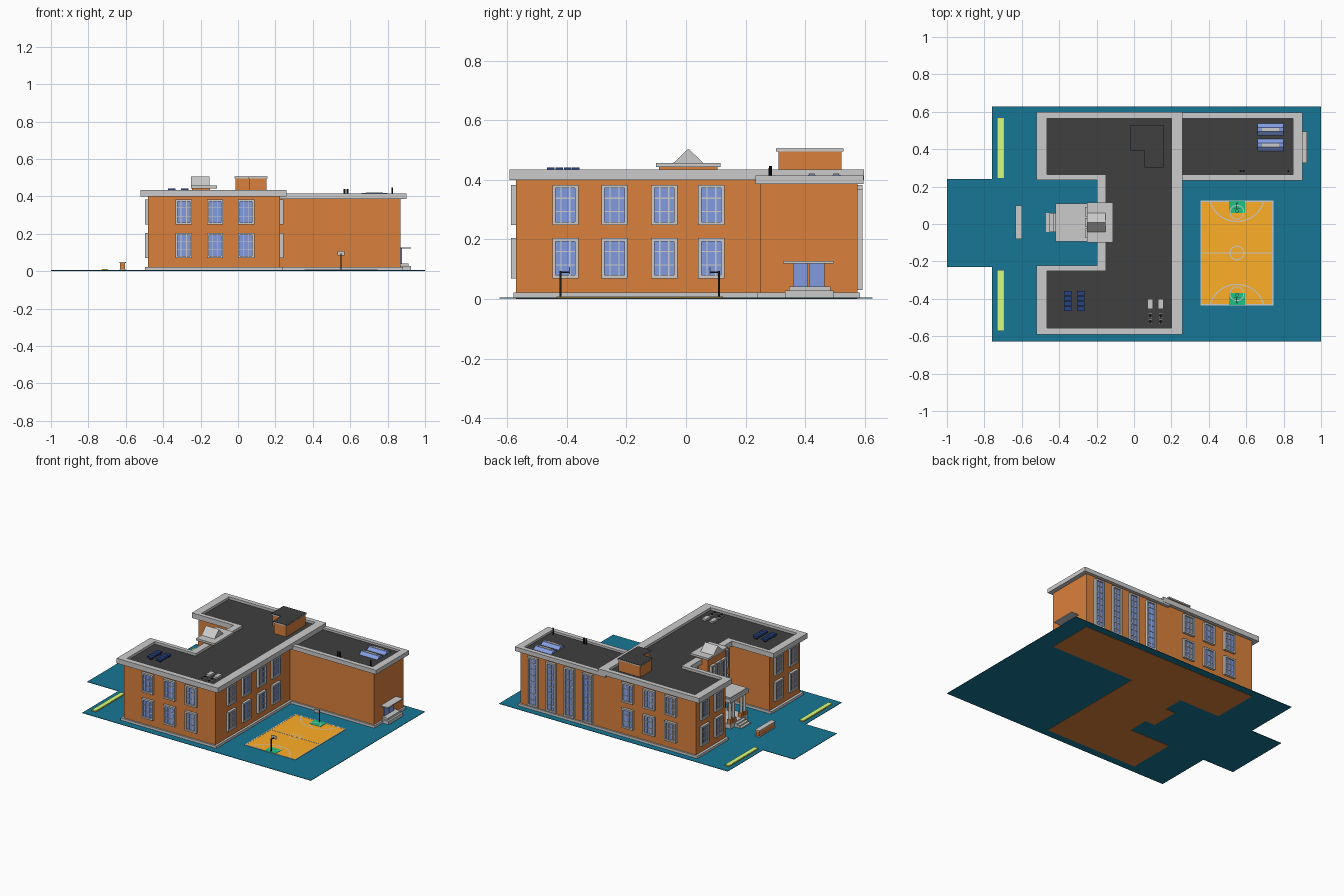
import bpy, bmesh, math
from mathutils import Matrix, Vector

if "Cube" in bpy.data.objects:
    bpy.data.objects.remove(bpy.data.objects["Cube"])

COL = dict(brick=(.70, .22, .045), teal=(.008, .18, .30), dark=(.05, .05, .05), glass=(.22, .33, .75),
           court=(1, .43, .02), green=(.012, .54, .23), lime=(.67, 1, .2), solar=(.02, .055, .23),
           amber=(.9, .5, .04), black=(.01, .01, .01), stone=(.45, .45, .45))


def mat(c):
    m = bpy.data.materials.get(c)
    if not m:
        m = bpy.data.materials.new(c)
        m.diffuse_color = (*COL[c], 1)
        m.use_nodes = True
        m.node_tree.nodes["Principled BSDF"].inputs["Base Color"].default_value = m.diffuse_color
    return m


def finish(name, bm, c=None):
    bmesh.ops.recalc_face_normals(bm, faces=bm.faces)
    me = bpy.data.meshes.new(name)
    bm.to_mesh(me)
    bm.free()
    if c:
        me.materials.append(mat(c))
    return place(name, me)


def place(name, me):
    o = bpy.data.objects.new(name, me)
    bpy.context.collection.objects.link(o)
    return o


def boxes(name, parts, c=None):
    """Each part is x0, x1, y0, y1, z0, z1."""
    bm = bmesh.new()
    for x0, x1, y0, y1, z0, z1 in parts:
        m = Matrix.Translation(((x0 + x1) / 2, (y0 + y1) / 2, (z0 + z1) / 2))
        bmesh.ops.create_cube(bm, size=1, matrix=m @ Matrix.Diagonal((x1 - x0, y1 - y0, z1 - z0, 1)))
    return finish(name, bm, c)


def prism(name, pts, z0, z1, c=None):
    bm = bmesh.new()
    f = bm.faces.new([bm.verts.new((x, y, z0)) for x, y in pts])
    g = bmesh.ops.extrude_face_region(bm, geom=[f])
    bmesh.ops.translate(bm, vec=(0, 0, z1 - z0), verts=[v for v in g['geom'] if isinstance(v, bmesh.types.BMVert)])
    return finish(name, bm, c)


def ring(name, outer, inner, z0, z1, c=None):
    bm = bmesh.new()
    loops = [[bm.verts.new((x, y, z)) for x, y in p] for p, z in
             ((outer, z0), (outer, z1), (inner, z1), (inner, z0))]
    n = len(outer)
    for k in range(4):
        a, b = loops[k], loops[(k + 1) % 4]
        for i in range(n):
            j = (i + 1) % n
            bm.faces.new((a[i], a[j], b[j], b[i]))
    return finish(name, bm, c)


def cylinders(name, parts, c=None, seg=16):
    """Each part is x, y, radius, z0, z1."""
    bm = bmesh.new()
    for x, y, r, z0, z1 in parts:
        bmesh.ops.create_cone(bm, cap_ends=True, segments=seg, radius1=r, radius2=r, depth=z1 - z0,
                              matrix=Matrix.Translation((x, y, (z0 + z1) / 2)))
    o = finish(name, bm, c)
    return o


def arc(name, cx, cy, r, a0, a1, z, w=.006, n=24):
    bm = bmesh.new()
    prev = None
    for i in range(n + 1):
        a = math.radians(a0 + (a1 - a0) * i / n)
        d = Vector((math.cos(a), math.sin(a), 0))
        p = [bm.verts.new(Vector((cx, cy, z)) + d * q) for q in (r - w / 2, r + w / 2)]
        if prev:
            bm.faces.new((prev[0], prev[1], p[1], p[0]))
        prev = p
    return finish(name, bm)


def rect(x0, x1, y0, y1):
    return [(x0, y0), (x1, y0), (x1, y1), (x0, y1)]


def u_shape(x0, x1, y0, y1, xn, yn0, yn1):
    return [(x0, y0), (x1, y0), (x1, y1), (x0, y1), (x0, yn1), (xn, yn1), (xn, yn0), (x0, yn0)]


# Ground
prism("ground", [(-.76, -.627), (1, -.627), (1, .627), (-.76, .627), (-.76, .24), (-1, .24), (-1, -.23), (-.76, -.23)],
      .002, .005, 'teal')

# Main block and side hall: walls, plinths, roofs, parapets
wall = u_shape(-.48, .225, -.57, .575, -.17, -.235, .25)
prism("main_walls", wall, 0, .41, 'brick')
ring("main_plinth", u_shape(-.497, .24, -.58, .585, -.182, -.225, .24), wall, .003, .022)
inner = u_shape(-.465, .2, -.555, .565, -.15, -.25, .265)
ring("main_parapet", u_shape(-.52, .26, -.592, .598, -.198, -.222, .235), inner, .4, .435)
prism("main_roof", inner, .405, .418, 'dark')
prism("hall_walls", rect(.2, .87, .25, .575), 0, .395, 'brick')
ring("hall_plinth", rect(.19, .882, .24, .585), rect(.2, .87, .25, .575), .003, .022)
ring("hall_parapet", rect(.205, .9, .233, .596), rect(.24, .85, .265, .565), .386, .415)
prism("hall_roof", rect(.24, .85, .265, .565), .39, .401, 'dark')

# Windows: shared frame and pane meshes, facing -y before rotation
cache = {}


def window(x, y, z, ang, w=.088, h=.135, cols=(-.17, .17), rows=3):
    key = (w, h)
    if key not in cache:
        a, b, t = w / 2, h / 2, .011
        fr = [(-a, -a + t, -.017, .004, -b, b), (a - t, a, -.017, .004, -b, b),
              (-a + t, a - t, -.017, .004, b - t, b), (-a + t, a - t, -.017, .004, -b, -b + t)]
        fr += [(w * c - .002, w * c + .002, -.012, -.003, -b + t, b - t) for c in cols]
        for i in range(1, rows):
            zz = -b + h * i / rows
            fr.append((-a + t, a - t, -.011, -.003, zz - .002, zz + .002))
        cache[key] = (boxes("window_frame", fr), boxes("window_pane", [(-a + t, a - t, -.008, .004, -b + t, b - t)], 'glass'))
        pair = cache[key]
    else:
        pair = [place(o.name.split('.')[0], o.data) for o in cache[key]]
    for o in pair:
        o.location = (x, y, z)
        o.rotation_euler.z = math.radians(ang)


for z in (.137, .316):
    for x in (-.29, -.123, .043):
        window(x, -.57, z, 0)
        window(x, .575, z, 180)
    for y in (-.405, -.24, -.073, .085):
        window(.225, y, z, 90)
    for y in (-.485, -.325, .335, .49):
        window(-.48, y, z, -90)
    for y in (-.163, .177):
        window(-.17, y, z, -90)
for x in (.35, .49, .63, .77):
    window(x, .575, .2, 180, .075, .34, (0,), 8)

# Entrance bay with gable
boxes("entrance_bay", [(-.245, -.15, -.09, .106, 0, .445)], 'brick')
boxes("bay_cornice", [(-.252, -.112, -.1, .115, .443, .457)])
for y in (-.05, .008, .066):
    window(-.245, y, .32, -90, .05, .15, (0,), 3)
gable = prism("bay_gable", [(-.052, 0), (.052, 0), (0, .05)], 0, .1)
gable.matrix_world = Matrix(((0, 0, 1, -.252), (1, 0, 0, .008), (0, 1, 0, .455), (0, 0, 0, 1)))
boxes("entrance_doors", [(-.252, -.24, -.032, .006, .036, .14), (-.252, -.24, .01, .048, .036, .14)], 'glass')

# Portico: platform, steps, columns and roof
boxes("portico_platform", [(-.415, -.245, -.088, .104, .003, .036)])
boxes("portico_steps", [(-.47 + .018 * i, -.41, -.042, .06, .003, .012 + .009 * i) for i in range(3)])
posts = [(x, y) for x in (-.4, -.29) for y in (-.072, -.035, .051, .088) if x < -.3 or abs(y - .008) > .06]
cylinders("portico_columns", [(x, y, .01, .06, .19) for x, y in posts]).select_set(True)
boxes("portico_pedestals", [(x - .014, x + .014, y - .014, y + .014, .036, .065) for x, y in posts], 'brick')
boxes("portico_roof", [(-.42, -.245, -.094, .11, .188, .212), (-.41, -.245, -.085, .1, .212, .22)])

# Stair hut on the roof, with a notched corner
hut = [(.06, .31), (.153, .31), (.153, .522), (-.013, .522), (-.013, .4), (.06, .4)]
prism("roof_hut", hut, .41, .497, 'brick')
hut_cap = [(.055, .303), (.158, .303), (.158, .528), (-.02, .528), (-.02, .393), (.055, .393)]
ring("hut_cap_edge", hut_cap, hut, .495, .504)
prism("hut_roof", [(x, y) for x, y in hut_cap], .497, .505, 'dark')

# Side entrance of the hall
boxes("side_steps", [(.87, .925, .333, .495, .003, .028), (.87, .912, .345, .485, .028, .042)])
boxes("side_canopy", [(.865, .925, .325, .495, .12, .127)])
boxes("side_door", [(.865, .876, .36, .41, .042, .12), (.865, .876, .413, .465, .042, .12)], 'glass')

# Skylights: ridged glass with a grey ridge cap and ribs
for y in (.422, .505):
    sky = prism("skylight", [(-.033, 0), (.033, 0), (.01, .017), (-.01, .017)], 0, .14, 'glass')
    sky.matrix_world = Matrix(((0, 0, 1, .66), (1, 0, 0, y), (0, 1, 0, .401), (0, 0, 0, 1)))
    boxes("skylight_ridge", [(.685, .775, y - .009, y + .009, .415, .421)])

# Solar panels, air units, fans and vents
boxes("solar_panels", [(x, x + .04, y, y + .025, .43, .442) for x in (-.373, -.305)
                       for y in (-.466, -.438, -.41, -.382)], 'solar')
boxes("solar_legs", [(x, x + .02, y, y + .004, .415, .432) for x in (-.363, -.295) for y in (-.455, -.365)], 'black')
boxes("air_units", [(x, x + .03, -.455, -.4, .415, .431) for x in (.072, .128)])
fans = [(x, y) for x in (.087, .143) for y in (-.49, -.522)]
boxes("fan_boxes", [(x - .013, x + .013, y - .013, y + .013, .415, .428) for x, y in fans], 'stone')
cylinders("fans", [(x, y, .01, .428, .431) for x, y in fans], 'black')
cylinders("roof_vents", [(.57, .283, .006, .4, .44), (.586, .283, .006, .4, .44), (.825, .283, .005, .4, .446)],
          'black', 10)

# Sports court
cx, cy, x0, x1, y0, y1 = .55, -.155, .355, .745, -.435, .125
boxes("court", [(x0, x1, y0, y1, .004, .007)], 'court')
ring("court_border", rect(x0, x1, y0, y1), rect(x0 + .007, x1 - .007, y0 + .007, y1 - .007), .006, .008)
boxes("halfway_line", [(x0, x1, cy - .0025, cy + .0025, .006, .008)])
arc("centre_circle", cx, cy, .037, 0, 360, .0085)
for s in (-1, 1):
    base, a = cy + s * .278, (0 if s < 0 else 180)
    ya, yb = sorted((base, base - s * .065))
    boxes("key_area", [(cx - .043, cx + .043, ya, yb, .006, .0085)], 'green')
    arc("free_throw_circle", cx, base - s * .06, .037, 0, 360, .0092, .005)
    arc("long_shot_arc", cx, base + s * .04, .15, a + 16, a + 164, .0085)
    p = cy + s * .266
    ra, rb = sorted((p, p - s * .03))
    boxes("hoop_post", [(cx - .003, cx + .003, p - .003, p + .003, .005, .095),
                        (cx - .002, cx + .002, ra, rb, .088, .093)], 'black')
    boxes("hoop_backboard", [(cx - .019, cx + .019, p - s * .03 - .002, p - s * .03 + .002, .084, .107)])
    arc("hoop_rim", cx, p - s * .042, .009, 0, 360, .088, .003, 12)

# Front garden: low brick sign wall and planted strips
boxes("sign_wall", [(-.63, -.604, -.075, .095, .005, .044)], 'brick')
boxes("sign_cap", [(-.634, -.6, -.08, .1, .043, .05), (-.634, -.6, -.08, .1, .003, .01)])
for y in (-.57, .245):
    boxes("planter_edge", [(-.73, -.695, y, y + .322, .004, .01)], 'amber')
    boxes("planter_grass", [(-.728, -.697, y + .002, y + .32, .008, .012)], 'lime')
